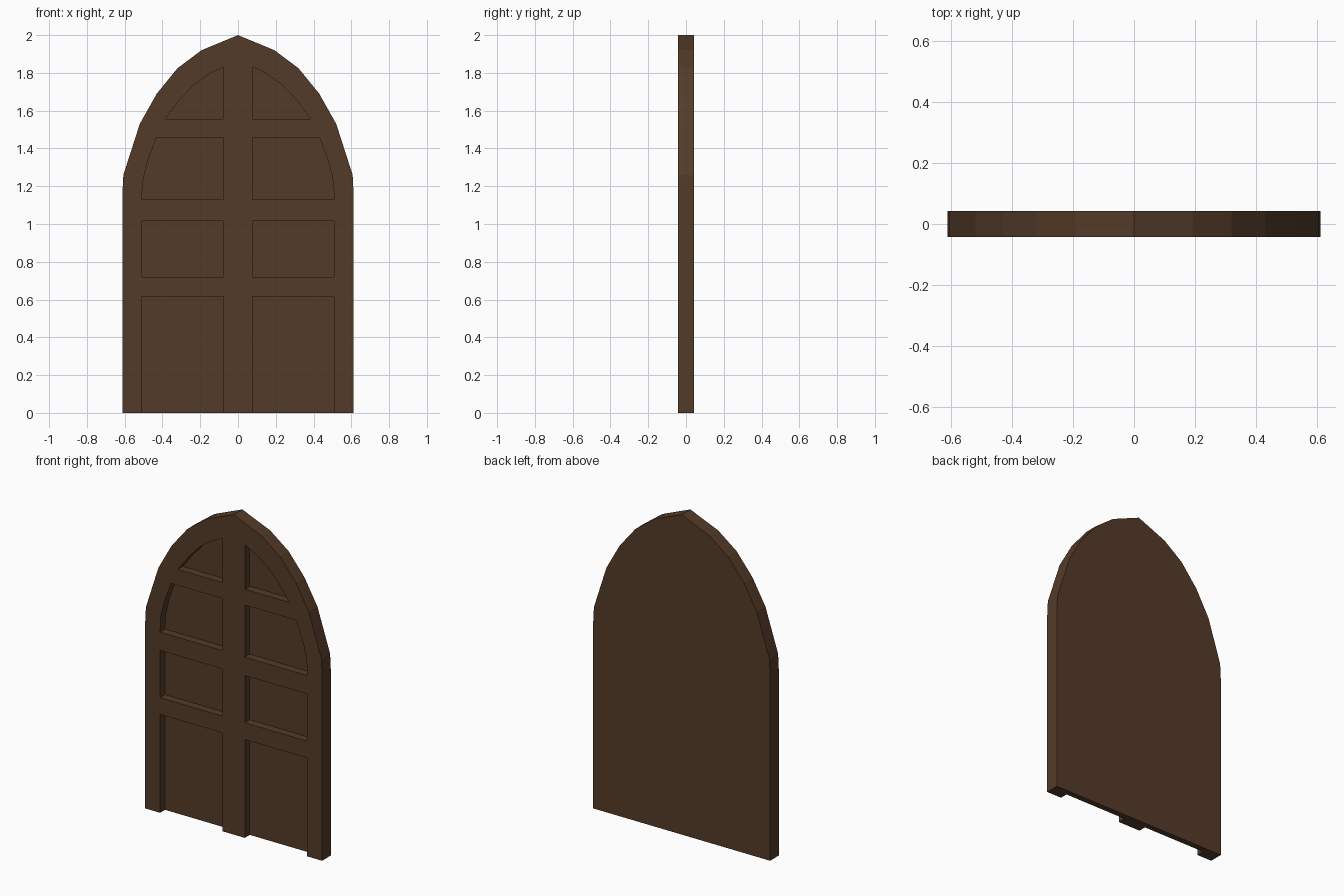
import bpy
import bmesh

cube = bpy.data.objects.get("Cube")
if cube:
    bpy.data.objects.remove(cube, do_unlink=True)

HALF = 0.043      # half the door thickness
PANEL_Y = 0.006   # front of the sunken panels

wood = bpy.data.materials.new("dark_brown_wood")
wood.use_nodes = True
colour = (0.088, 0.044, 0.021, 1)
wood.diffuse_color = colour
bsdf = wood.node_tree.nodes["Principled BSDF"]
bsdf.inputs["Base Color"].default_value = colour
bsdf.inputs["Roughness"].default_value = 0.8


def prism(name, outline, y0, y1):
    """Extrude an x-z outline from y0 to y1."""
    bm = bmesh.new()
    face = bm.faces.new([bm.verts.new((x, y0, z)) for x, z in outline])
    ext = bmesh.ops.extrude_face_region(bm, geom=[face])
    moved = [v for v in ext["geom"] if isinstance(v, bmesh.types.BMVert)]
    bmesh.ops.translate(bm, verts=moved, vec=(0, y1 - y0, 0))
    bmesh.ops.recalc_face_normals(bm, faces=bm.faces)
    mesh = bpy.data.meshes.new(name)
    bm.to_mesh(mesh)
    bm.free()
    mesh.materials.append(wood)
    ob = bpy.data.objects.new(name, mesh)
    bpy.context.collection.objects.link(ob)
    return ob


def mirrored(points):
    return [(-x, z) for x, z in points]


# Pointed arch slab
side = [(0.612, 0), (0.612, 1.16), (0.607, 1.26), (0.52, 1.53),
        (0.43, 1.69), (0.32, 1.825), (0.193, 1.92)]
door = prism("arched_door", side + [(0, 2)] + mirrored(side)[::-1], -HALF, HALF)

# Recesses on one side: two square, two following the arch
IN, OUT = 0.077, 0.509
recesses = {
    "bottom": [(IN, -0.1), (OUT, -0.1), (OUT, 0.615), (IN, 0.615)],
    "lower": [(IN, 0.72), (OUT, 0.72), (OUT, 1.015), (IN, 1.015)],
    "upper": [(IN, 1.13), (OUT, 1.13), (0.505, 1.22), (0.483, 1.32),
              (0.433, 1.455), (IN, 1.455)],
    "top": [(IN, 1.555), (0.386, 1.555), (0.31, 1.655), (0.235, 1.735),
            (0.16, 1.79), (IN, 1.833)],
}

# Cut every recess on both sides
cutters = []
for label, points in recesses.items():
    for hand, outline in (("left", points), ("right", mirrored(points))):
        cutter = prism(f"{label}_{hand}_cutter", outline, -0.1, PANEL_Y)
        cutter.hide_render = True
        cutters.append(cutter)
        cut = door.modifiers.new(f"{label}_{hand}_recess", "BOOLEAN")
        cut.operation = "DIFFERENCE"
        cut.solver = "EXACT"
        cut.object = cutter

# Bake the cuts and drop the cutters
depsgraph = bpy.context.evaluated_depsgraph_get()
carved = bpy.data.meshes.new_from_object(door.evaluated_get(depsgraph))
door.modifiers.clear()
door.data = carved
for cutter in cutters:
    bpy.data.objects.remove(cutter, do_unlink=True)
